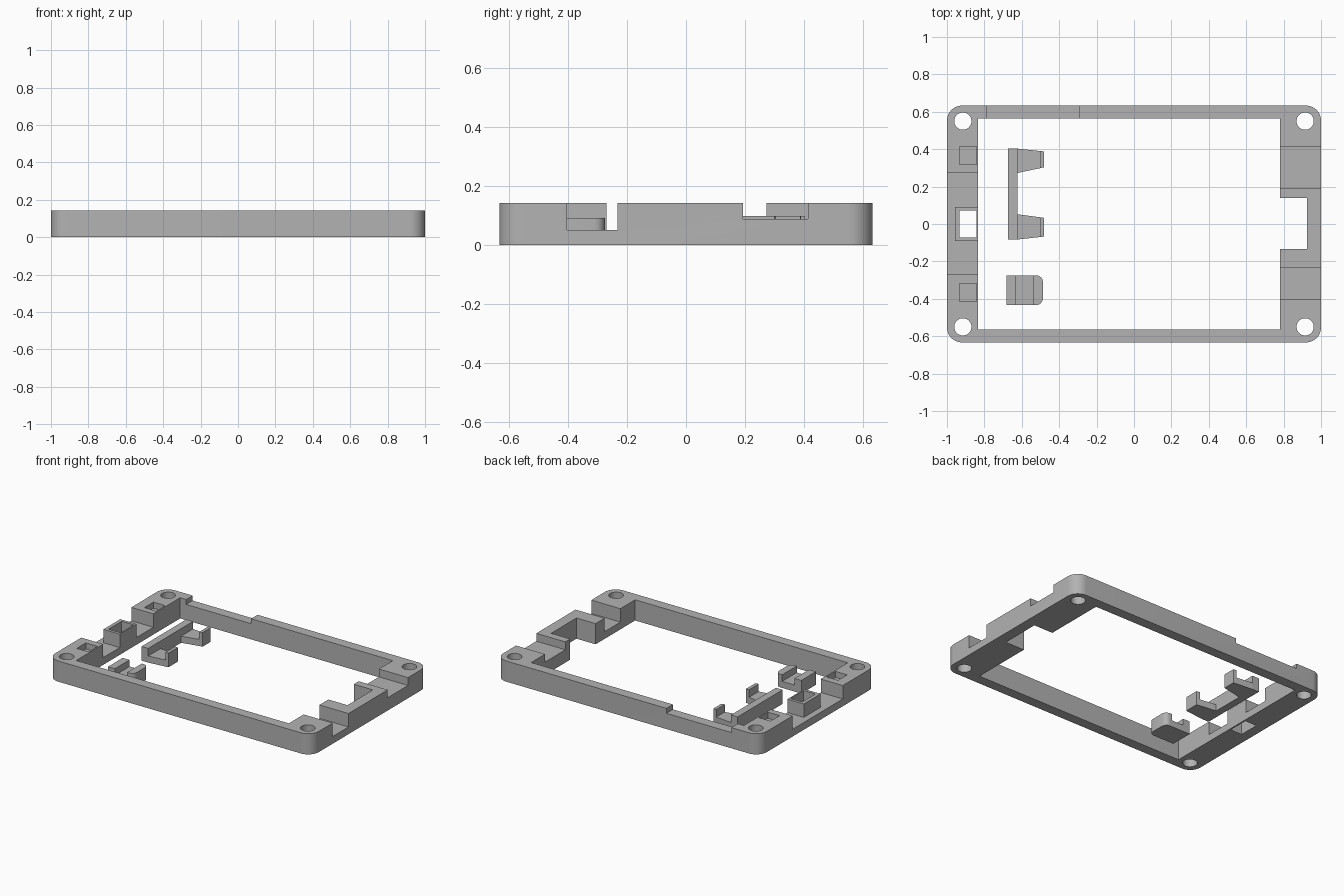
import bpy, bmesh, math

cube = bpy.data.objects.get("Cube")
if cube:
    bpy.data.objects.remove(cube, do_unlink=True)

grey = bpy.data.materials.new("plain grey")
grey.use_nodes = True
GREY = (0.45, 0.45, 0.45, 1)
grey.diffuse_color = GREY
grey.node_tree.nodes["Principled BSDF"].inputs["Base Color"].default_value = GREY

TOP = 0.142


def prism(name, outline, z0, z1):
    """Extrude a flat outline from z0 to z1."""
    bm = bmesh.new()
    face = bm.faces.new([bm.verts.new((x, y, z0)) for x, y in outline])
    up = bmesh.ops.extrude_face_region(bm, geom=[face])
    verts = [v for v in up["geom"] if isinstance(v, bmesh.types.BMVert)]
    bmesh.ops.translate(bm, verts=verts, vec=(0, 0, z1 - z0))
    bmesh.ops.recalc_face_normals(bm, faces=bm.faces)
    mesh = bpy.data.meshes.new(name)
    bm.to_mesh(mesh)
    bm.free()
    ob = bpy.data.objects.new(name, mesh)
    mesh.materials.append(grey)
    bpy.context.collection.objects.link(ob)
    return ob


def rect(x0, x1, y0, y1):
    return [(x0, y0), (x1, y0), (x1, y1), (x0, y1)]


def arc(cx, cy, r, a0, a1, n):
    angles = [math.radians(a0 + (a1 - a0) * i / n) for i in range(n + 1)]
    return [(cx + r * math.cos(a), cy + r * math.sin(a)) for a in angles]


def cut(target, outline, z0, z1):
    """Subtract a prism from the target and discard the cutter."""
    cutter = prism("cutter", outline, z0, z1)
    cutter.hide_render = True
    mod = target.modifiers.new("cut", "BOOLEAN")
    mod.operation = "DIFFERENCE"
    mod.solver = "EXACT"
    mod.object = cutter
    bpy.context.view_layer.objects.active = target
    bpy.ops.object.modifier_apply(modifier=mod.name)
    bpy.data.objects.remove(cutter, do_unlink=True)


def smooth(ob):
    bpy.ops.object.select_all(action="DESELECT")
    ob.select_set(True)
    bpy.context.view_layer.objects.active = ob
    bpy.ops.object.shade_smooth_by_angle(angle=math.radians(30))


# Rounded frame with its main opening
R = 0.08
W, D = 1 - R, 0.633 - R
outline = []
for i, (sx, sy) in enumerate([(1, 1), (-1, 1), (-1, -1), (1, -1)]):
    outline += arc(sx * W, sy * D, R, 90 * i, 90 * i + 90, 10)
frame = prism("frame", outline, 0, TOP)
cut(frame, rect(-0.833, 0.78, -0.563, 0.563), -0.1, 0.3)

# Screw holes in the corners
for sx in (-1, 1):
    for sy in (-1, 1):
        cut(frame, arc(sx * 0.915, sy * 0.55, 0.046, 0, 348.75, 31), -0.1, 0.3)

# Left-hand end: channels either side of the central socket, blind pockets
cut(frame, rect(-1.1, -0.7, -0.27, -0.091), 0.05, 0.3)
cut(frame, rect(-1.1, -0.7, 0.091, 0.273), 0.05, 0.3)
cut(frame, rect(-1.1, -0.957, -0.12, 0.12), 0.05, 0.3)
cut(frame, rect(-0.932, -0.843, -0.071, 0.071), -0.1, 0.3)
for s in (-1, 1):
    y = s * 0.366
    cut(frame, rect(-0.932, -0.843, y - 0.049, y + 0.049), 0.1, 0.3)

# Right-hand end: through recess and two stepped channels
cut(frame, rect(0.7, 0.925, -0.135, 0.14), -0.1, 0.3)
cut(frame, rect(0.7, 1.1, -0.403, -0.232), 0.05, 0.3)
cut(frame, rect(0.7, 1.1, 0.193, 0.413), 0.088, 0.3)

# Shallow step in the back rail
cut(frame, rect(-0.787, -0.295, 0.5, 0.7), 0.108, 0.3)
smooth(frame)

# Double button: a spine with two tapered hooks
button = prism("double_button", [
    (-0.674, -0.083), (-0.623, -0.083), (-0.48, -0.067), (-0.48, 0.033),
    (-0.623, 0.052), (-0.623, 0.273), (-0.48, 0.303), (-0.48, 0.388),
    (-0.623, 0.403), (-0.674, 0.403)], 0, 0.097)
cut(button, rect(-0.623, -0.503, -0.2, 0.5), 0.045, 0.3)

# Single button with a rounded tip and a slot across it
tip = 0.035
single = prism("single_button",
               [(-0.682, -0.275), (-0.682, -0.433)]
               + arc(-0.487 - tip, -0.433 + tip, tip, -90, 0, 6)
               + arc(-0.487 - tip, -0.275 - tip, tip, 0, 90, 6), 0, 0.09)
cut(single, rect(-0.63, -0.537, -0.5, -0.2), 0.045, 0.3)
smooth(single)
